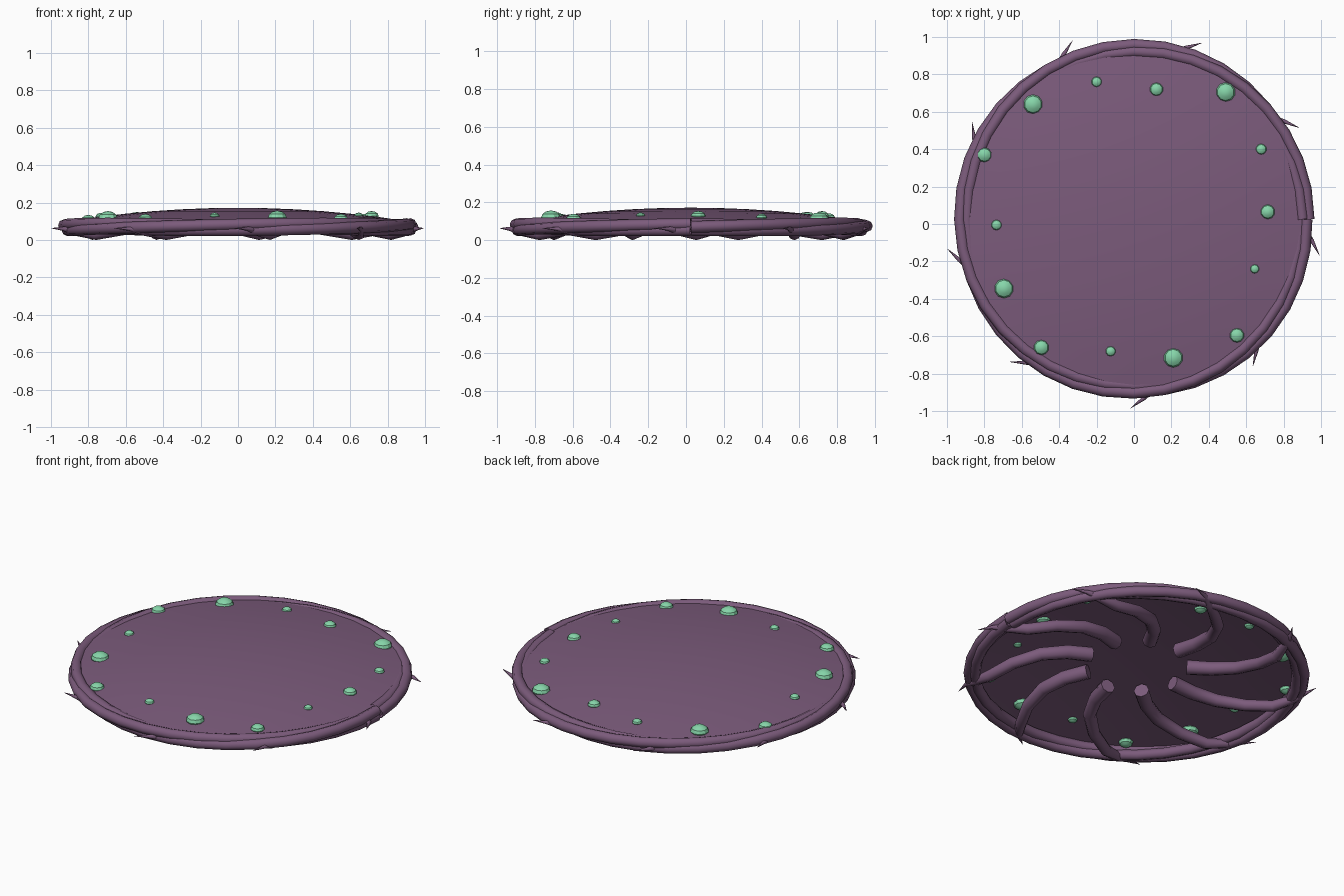
import bpy
import bmesh
import math
from mathutils import Vector

cube = bpy.data.objects.get("Cube")
if cube:
    bpy.data.objects.remove(cube, do_unlink=True)

CENTRE_Y = 0.025
DISC_R = 0.91


def material(name, rgb):
    mat = bpy.data.materials.new(name)
    mat.use_nodes = True
    mat.diffuse_color = (*rgb, 1)
    bsdf = next(n for n in mat.node_tree.nodes if n.type == 'BSDF_PRINCIPLED')
    bsdf.inputs["Base Color"].default_value = (*rgb, 1)
    return mat


purple = material("dusky_purple", (0.2, 0.105, 0.2))
green = material("mint_green", (0.24, 0.67, 0.40))


def polar(r, degrees, z):
    a = math.radians(degrees)
    return Vector((r * math.cos(a), CENTRE_Y + r * math.sin(a), z))


def dome_height(r):
    return 0.172 - 0.072 * (r / DISC_R) ** 2


def mesh_object(name, bm, mat):
    mesh = bpy.data.meshes.new(name)
    bm.to_mesh(mesh)
    bm.free()
    obj = bpy.data.objects.new(name, mesh)
    bpy.context.collection.objects.link(obj)
    mesh.materials.append(mat)
    return obj


def shade_smooth(obj, degrees):
    bpy.ops.object.select_all(action='DESELECT')
    obj.select_set(True)
    bpy.context.view_layer.objects.active = obj
    bpy.ops.object.shade_smooth_by_angle(angle=math.radians(degrees))


def tube(name, path, caps, sides=8):
    """Round tube along a list of (point, radius)."""
    bm = bmesh.new()
    rings = []
    for i, (p, radius) in enumerate(path):
        ahead = path[min(i + 1, len(path) - 1)][0]
        behind = path[max(i - 1, 0)][0]
        tangent = (ahead - behind).normalized()
        side = tangent.cross(Vector((0, 0, 1))).normalized()
        up = side.cross(tangent)
        ring = []
        for k in range(sides):
            a = math.tau * k / sides
            ring.append(bm.verts.new(p + radius * (math.cos(a) * side + math.sin(a) * up)))
        rings.append(ring)
    for a, b in zip(rings, rings[1:]):
        for k in range(sides):
            n = (k + 1) % sides
            bm.faces.new((a[k], a[n], b[n], b[k]))
    if caps:
        bm.faces.new(rings[0][::-1])
        bm.faces.new(rings[-1])
    bmesh.ops.recalc_face_normals(bm, faces=bm.faces)
    shade_smooth(mesh_object(name, bm, purple), 50)


# Thin domed disc, a single sheet facing up
bm = bmesh.new()
SEGMENTS = 36
previous = None
top = bm.verts.new(polar(0, 0, dome_height(0)))
for step in range(1, 7):
    r = DISC_R * step / 6
    ring = [bm.verts.new(polar(r, 360 * k / SEGMENTS, dome_height(r))) for k in range(SEGMENTS)]
    for k in range(SEGMENTS):
        n = (k + 1) % SEGMENTS
        if previous:
            bm.faces.new((previous[k], ring[k], ring[n], previous[n]))
        else:
            bm.faces.new((top, ring[k], ring[n]))
    previous = ring
shade_smooth(mesh_object("domed_disc", bm, purple), 40)

# Three vines twisted together around the rim, with loose ends on the left
STEPS = 36
for strand in range(3):
    path = []
    for i in range(STEPS + 1):
        turn = i / STEPS
        phase = math.tau * (1.5 * turn + strand / 3)
        r = 0.912 + 0.022 * math.cos(phase)
        z = 0.07 + 0.018 * math.sin(phase)
        path.append((polar(r, 360 * turn, z), 0.031))
    tube(f"rim_vine_{strand + 1}", path, caps=False)

# Nine curved roots below, each ending as a thorn outside the rim
# (radius from centre, swirl in degrees, height, thickness)
ROOT = [(0.28, 0, 0.118, 0.043), (0.42, -2, 0.108, 0.041), (0.56, -7, 0.09, 0.038),
        (0.70, -15, 0.062, 0.035), (0.82, -23, 0.033, 0.033), (0.91, -29, 0.048, 0.024),
        (0.96, -32, 0.06, 0.011), (1.01, -36, 0.063, 0.001)]
for k in range(9):
    path = [(polar(r, 225 + 40 * k + swirl, z), t) for r, swirl, z, t in ROOT]
    tube(f"root_{k + 1}", path, caps=True)

# Glowing buds scattered near the edge (x, y, radius)
BUDS = [(-0.54, 0.64, 0.052), (-0.2, 0.76, 0.028), (0.12, 0.72, 0.036), (0.49, 0.705, 0.052),
        (0.68, 0.4, 0.029), (0.715, 0.065, 0.039), (0.645, -0.24, 0.024), (0.55, -0.595, 0.039),
        (0.21, -0.715, 0.052), (-0.125, -0.68, 0.027), (-0.495, -0.66, 0.041),
        (-0.695, -0.345, 0.052), (-0.735, -0.005, 0.028), (-0.8, 0.37, 0.04)]
for i, (x, y, r) in enumerate(BUDS):
    bm = bmesh.new()
    bmesh.ops.create_uvsphere(bm, u_segments=10, v_segments=6, radius=r)
    bmesh.ops.scale(bm, vec=(1, 1, 0.7), verts=bm.verts)
    z = dome_height(math.hypot(x, y - CENTRE_Y))
    bmesh.ops.translate(bm, vec=(x, y, z), verts=bm.verts)
    shade_smooth(mesh_object(f"bud_{i + 1}", bm, green), 30)
